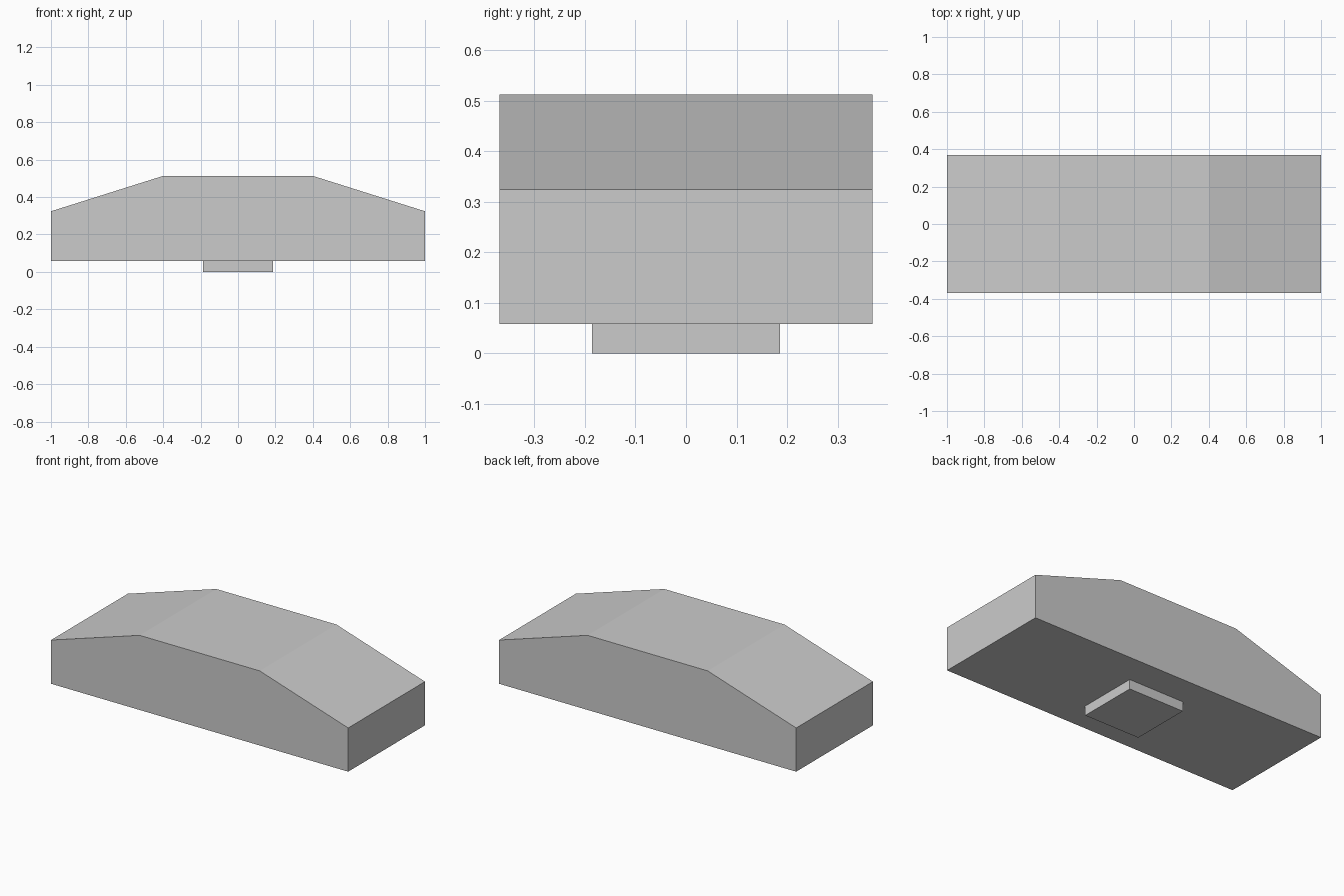
import bpy, bmesh

if "Cube" in bpy.data.objects:
    bpy.data.objects.remove(bpy.data.objects["Cube"])


def prism(name, profile, half_depth):
    """Extrude a front-view (x, z) profile evenly along y."""
    bm = bmesh.new()
    face = bm.faces.new([bm.verts.new((x, -half_depth, z)) for x, z in profile])
    ext = bmesh.ops.extrude_face_region(bm, geom=[face], use_keep_orig=True)
    verts = [v for v in ext["geom"] if isinstance(v, bmesh.types.BMVert)]
    bmesh.ops.translate(bm, verts=verts, vec=(0, 2 * half_depth, 0))
    bmesh.ops.recalc_face_normals(bm, faces=bm.faces)
    mesh = bpy.data.meshes.new(name)
    bm.to_mesh(mesh)
    bm.free()
    obj = bpy.data.objects.new(name, mesh)
    bpy.context.collection.objects.link(obj)
    return obj


BASE_Z, SHOULDER_Z, TOP_Z = 0.058, 0.324, 0.512

# Main block with sloping ends, profile mirrored across x
right_half = [(1.0, BASE_Z), (1.0, SHOULDER_Z), (0.404, TOP_Z)]
prism("sloped_body", right_half + [(-x, z) for x, z in reversed(right_half)], 0.369)

# Square peg under the body
PEG = 0.186
prism("bottom_peg", [(-PEG, 0), (PEG, 0), (PEG, BASE_Z), (-PEG, BASE_Z)], PEG)
